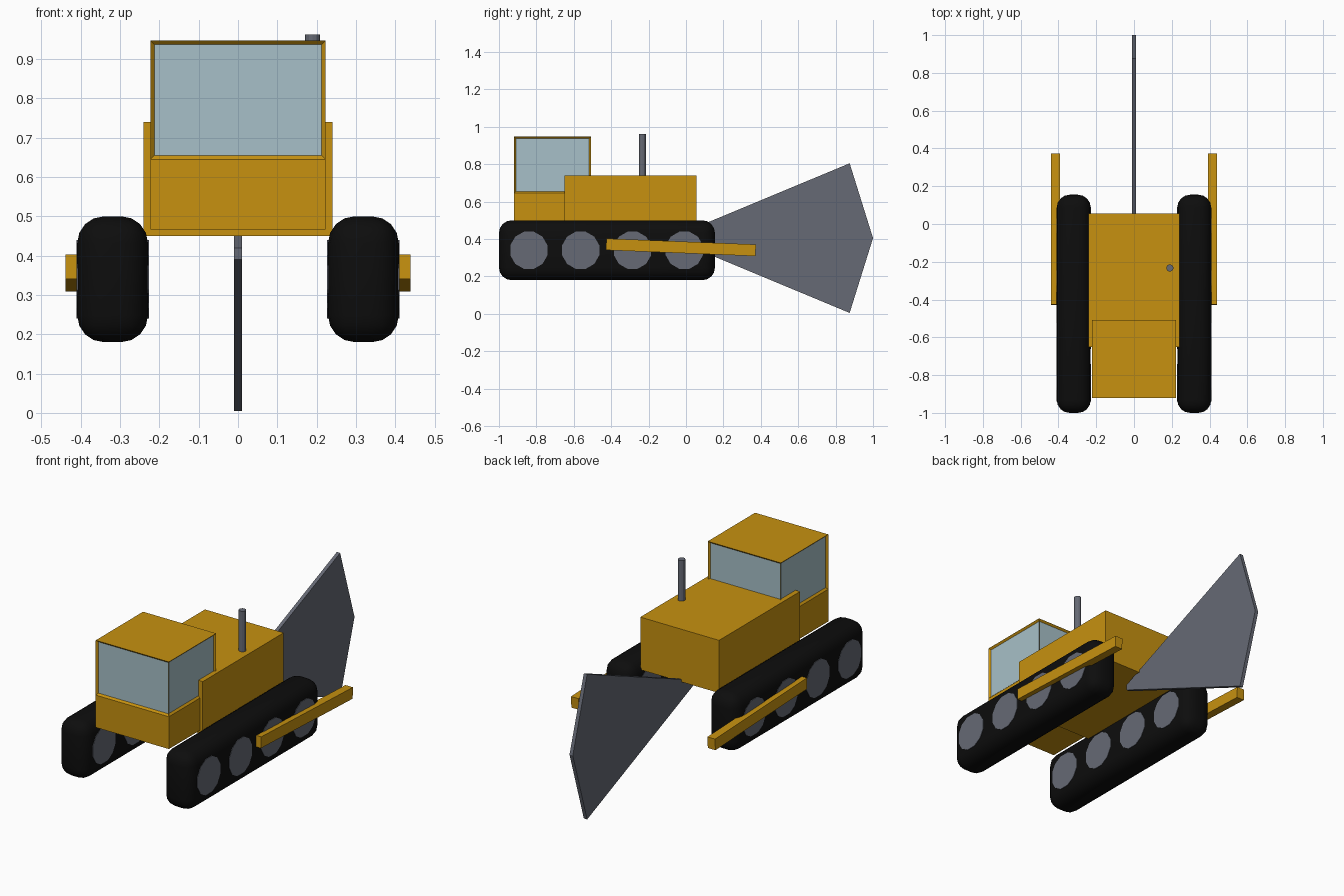
import bpy
import bmesh
import math
from mathutils import Matrix

if "Cube" in bpy.data.objects:
    bpy.data.objects.remove(bpy.data.objects["Cube"], do_unlink=True)


def material(name, colour):
    mat = bpy.data.materials.new(name)
    mat.use_nodes = True
    mat.diffuse_color = (*colour, 1)
    mat.node_tree.nodes["Principled BSDF"].inputs["Base Color"].default_value = (*colour, 1)
    return mat


yellow = material("Machine yellow", (0.57, 0.285, 0.005))
glass = material("Pale blue glass", (0.39, 0.53, 0.58))
steel = material("Steel grey", (0.133, 0.144, 0.178))
rubber = material("Track black", (0.004, 0.004, 0.004))


def add_object(name, bm, *mats):
    bmesh.ops.recalc_face_normals(bm, faces=bm.faces[:])
    mesh = bpy.data.meshes.new(name)
    bm.to_mesh(mesh)
    bm.free()
    for mat in mats:
        mesh.materials.append(mat)
    obj = bpy.data.objects.new(name, mesh)
    bpy.context.collection.objects.link(obj)
    return obj


def box_mesh(low, high):
    bm = bmesh.new()
    bmesh.ops.create_cube(bm, size=1)
    for v in bm.verts:
        v.co = [b if c > 0 else a for a, b, c in zip(low, high, v.co)]
    return bm


def cylinder(name, radius, depth, sides, place, mat):
    bm = bmesh.new()
    bmesh.ops.create_cone(bm, cap_ends=True, segments=sides, radius1=radius,
                          radius2=radius, depth=depth, matrix=place)
    return add_object(name, bm, mat)


# Engine housing
add_object("engine_housing", box_mesh((-0.24, -0.65, 0.45), (0.24, 0.055, 0.74)), yellow)

# Cab with a recessed window on each of its four sides
sill = 0.645
bm = box_mesh((-0.223, -0.92, 0.467), (0.223, -0.508, 0.947))
bmesh.ops.bisect_plane(bm, geom=bm.verts[:] + bm.edges[:] + bm.faces[:],
                       plane_co=(0, 0, sill), plane_no=(0, 0, 1))
bm.normal_update()
panes = [f for f in bm.faces
         if abs(f.normal.z) < 0.1 and f.calc_center_median().z > sill]
bmesh.ops.inset_individual(bm, faces=panes, thickness=0.014, depth=-0.01)
for f in panes:
    f.material_index = 1
add_object("cab", bm, yellow, glass)

# Exhaust pipe
cylinder("exhaust_pipe", 0.019, 0.26, 12, Matrix.Translation((0.19, -0.233, 0.833)), steel)

# Tracks, wheels and push arms on both sides
for side, label in ((1, "left"), (-1, "right")):
    bm = box_mesh((-0.09, -1, 0.18), (0.09, 0.155, 0.5))
    bmesh.ops.translate(bm, verts=bm.verts[:], vec=(side * 0.319, 0, 0))
    track = add_object(label + "_track", bm, rubber)
    bevel = track.modifiers.new("Rounding", "BEVEL")
    bevel.width = 0.068
    bevel.segments = 4
    track.data.shade_smooth()

    for i in range(4):
        place = (Matrix.Translation((side * 0.319, -0.84 + i * 0.277, 0.34))
                 @ Matrix.Rotation(math.pi / 2, 4, "Y")
                 @ Matrix.Rotation(math.pi / 12, 4, "Z"))
        cylinder(f"{label}_wheel_{i + 1}", 0.103, 0.184, 12, place, steel)

    bm = box_mesh((-0.023, -0.4, -0.031), (0.023, 0.4, 0.031))
    bm.transform(Matrix.Translation((side * 0.416, -0.027, 0.356))
                 @ Matrix.Rotation(math.radians(-2.3), 4, "X"))
    add_object(label + "_push_arm", bm, yellow)

# Thin upright blade, mirrored about its middle height
half = [(1.0, 0), (0.875, 0.4), (-0.05, 0.015)]
outline = half + [(y, -z) for y, z in reversed(half[1:])]
bm = bmesh.new()
face = bm.faces.new([bm.verts.new((-0.01, y, 0.405 + z)) for y, z in outline])
extruded = bmesh.ops.extrude_face_region(bm, geom=[face])["geom"]
bmesh.ops.translate(bm, vec=(0.02, 0, 0),
                    verts=[g for g in extruded if isinstance(g, bmesh.types.BMVert)])
add_object("blade", bm, steel)
